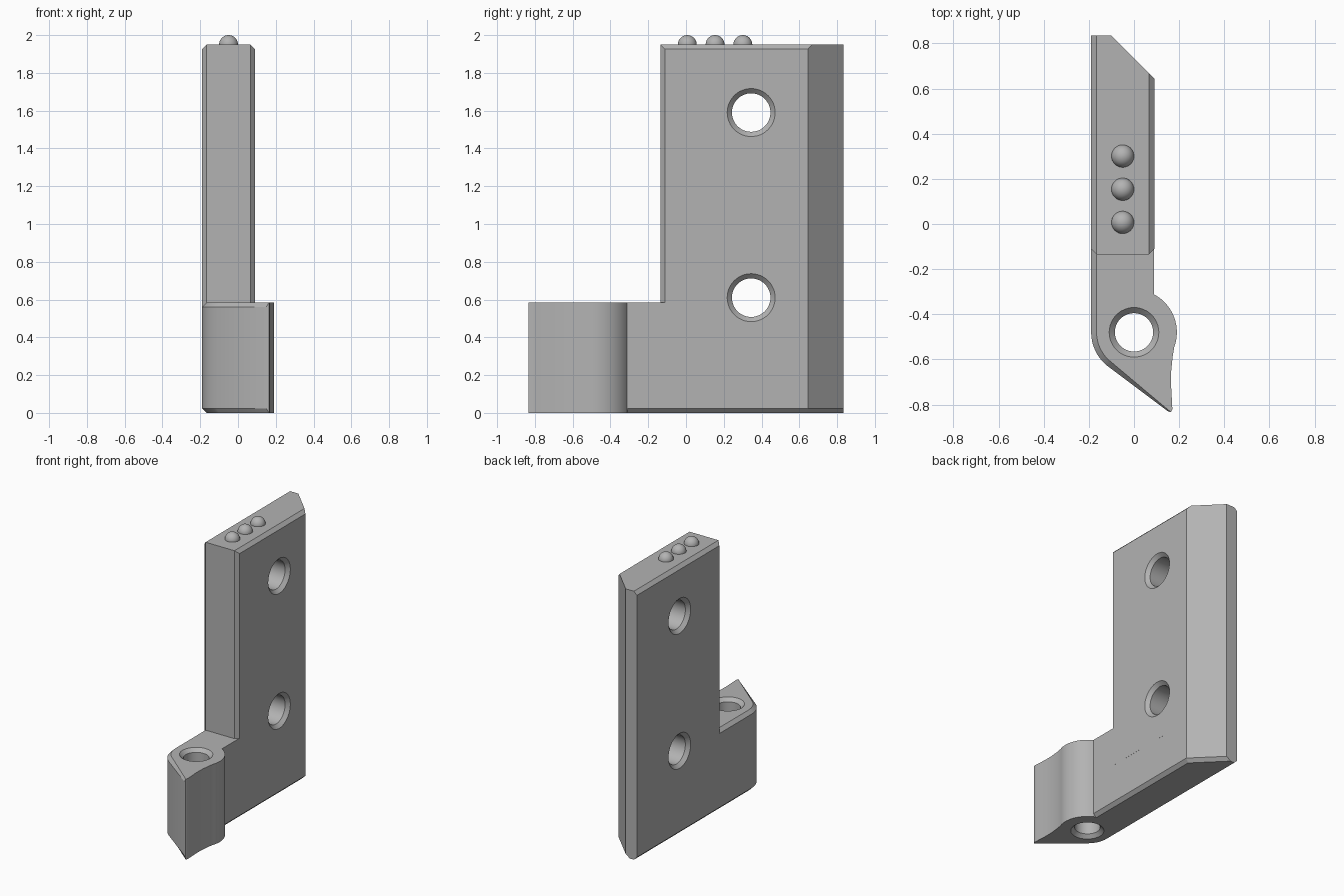
import bpy
import bmesh
from math import cos, sin, pi, radians
from mathutils import Vector, Matrix

if "Cube" in bpy.data.objects:
    bpy.data.objects.remove(bpy.data.objects["Cube"], do_unlink=True)

LEFT, RIGHT, BACK = -0.19, 0.09, 0.835
FRONT, STEP, TOP = -0.135, 0.585, 1.95
PIN = Vector((0, -0.48))
CH = 0.024

steel = bpy.data.materials.new("grey_metal")
steel.use_nodes = True
steel.diffuse_color = (0.45, 0.45, 0.45, 1)
steel.node_tree.nodes["Principled BSDF"].inputs["Base Color"].default_value = (0.45, 0.45, 0.45, 1)


def make(name, bm):
    bmesh.ops.recalc_face_normals(bm, faces=bm.faces)
    mesh = bpy.data.meshes.new(name)
    bm.to_mesh(mesh)
    bm.free()
    mesh.materials.append(steel)
    obj = bpy.data.objects.new(name, mesh)
    bpy.context.collection.objects.link(obj)
    return obj


def prism(name, outline, z0, z1, chamfered):
    """Extrude an outline and chamfer the edges picked by a rule."""
    bm = bmesh.new()
    face = bm.faces.new([bm.verts.new((x, y, z0)) for x, y in outline])
    new = bmesh.ops.extrude_face_region(bm, geom=[face])["geom"]
    bmesh.ops.translate(bm, vec=(0, 0, z1 - z0), verts=[v for v in new if isinstance(v, bmesh.types.BMVert)])
    bmesh.ops.recalc_face_normals(bm, faces=bm.faces)
    edges = [e for e in bm.edges if chamfered(e.verts[0].co, e.verts[1].co)]
    bmesh.ops.bevel(bm, geom=edges, offset=CH, segments=1, affect='EDGES', profile=0.5)
    return make(name, bm)


def arc(a0, a1, n, r=0.19):
    angles = [radians(a0 + (a1 - a0) * i / n) for i in range(n + 1)]
    return [(PIN.x + r * cos(a), PIN.y + r * sin(a)) for a in angles]


def hole_cutter(name, center, axis, start, end, r, depth=0.025):
    """Round bore with a countersink at both mouths."""
    over = 0.02
    k = r + depth
    profile = [(0, start - over), (k + over, start - over), (r, start + depth),
               (r, end - depth), (k + over, end + over), (0, end + over)]
    bm = bmesh.new()
    verts = [bm.verts.new((rad, 0, h)) for rad, h in profile]
    edges = [bm.edges.new(pair) for pair in zip(verts, verts[1:])]
    bmesh.ops.spin(bm, geom=verts + edges, cent=(0, 0, 0), axis=(0, 0, 1), angle=2 * pi, steps=48)
    bmesh.ops.remove_doubles(bm, verts=bm.verts, dist=0.0001)
    turn = Matrix.Rotation(pi / 2, 4, 'Y') if axis == 'X' else Matrix()
    bmesh.ops.transform(bm, matrix=Matrix.Translation(center) @ turn, verts=bm.verts)
    return make(name, bm)


def edge_cutter(name, a, b):
    """Diamond bar laid along a bottom edge to chamfer it."""
    a, b = Vector(a), Vector(b)
    along = (b - a).normalized()
    side = along.cross(Vector((0, 0, 1)))
    up = Vector((0, 0, 1))
    bm = bmesh.new()
    face = bm.faces.new([bm.verts.new(a + CH * d) for d in (side, up, -side, -up)])
    new = bmesh.ops.extrude_face_region(bm, geom=[face])["geom"]
    bmesh.ops.translate(bm, vec=b - a, verts=[v for v in new if isinstance(v, bmesh.types.BMVert)])
    return make(name, bm)


def combine(target, tool, operation):
    mod = target.modifiers.new("combine", 'BOOLEAN')
    mod.operation = operation
    mod.solver = 'EXACT'
    mod.object = tool
    bpy.context.view_layer.objects.active = target
    bpy.ops.object.modifier_apply(modifier=mod.name)
    bpy.data.objects.remove(tool, do_unlink=True)


# Base with the hinge knuckle and pointed lip
back_end = [(LEFT, BACK), (-0.1, BACK), (RIGHT, 0.645)]
lip = [(0.171, -0.59), (0.165, -0.65), (0.164, -0.71), (0.169, -0.8),
       (0.17, -0.82), (0.164, -0.834), (0.15, -0.83)]
outline = back_end + arc(62, -20, 14) + lip + arc(233, 180, 8)


def base_edges(a, b):
    outer = all(p.x < LEFT + 0.001 or (p.y < -0.48 and p.x < 0.152) for p in (a, b))
    return outer and abs(a.z - b.z) < 0.001


body = prism("hinge_leaf", outline, 0, STEP, base_edges)


# Tall plate rising from the base
def plate_edges(a, b):
    on_front = a.y < FRONT + 0.001 and b.y < FRONT + 0.001 and abs(a.z - b.z) > 0.1
    on_top = min(a.z, b.z) > TOP - 0.001 and abs(a.x - b.x) < 0.001
    return on_front or on_top


plate = prism("plate", back_end + [(RIGHT, FRONT), (LEFT, FRONT)], 0.3, TOP, plate_edges)
combine(body, plate, 'UNION')

# Bottom chamfers on the left face and the slanted back corner
slant = Vector((-0.19, 0.19, 0))
corner = Vector((RIGHT, 0.645, 0))
combine(body, edge_cutter("chamfer_side", (RIGHT, -0.31, 0), corner + Vector((0, 0.05, 0))), 'DIFFERENCE')
combine(body, edge_cutter("chamfer_slant", corner - slant * 0.2, corner + slant * 1.3), 'DIFFERENCE')

# Screw holes and pin hole
for z in (0.61, 1.59):
    combine(body, hole_cutter("screw_hole", (0, 0.345, z), 'X', LEFT, RIGHT, 0.102), 'DIFFERENCE')
combine(body, hole_cutter("pin_hole", (PIN.x, PIN.y, 0), 'Z', 0, STEP, 0.085), 'DIFFERENCE')

# Three round studs on the top
studs = []
for i in range(3):
    bm = bmesh.new()
    bmesh.ops.create_uvsphere(bm, u_segments=32, v_segments=16, radius=0.05)
    cut = bmesh.ops.bisect_plane(bm, geom=bm.verts[:] + bm.edges[:] + bm.faces[:],
                                 plane_co=(0, 0, -0.005), plane_no=(0, 0, 1), clear_inner=True)
    bmesh.ops.translate(bm, vec=(-0.05, 0.007 + 0.147 * i, TOP), verts=bm.verts)
    studs.append(make(f"top_stud_{i + 1}", bm))

# Smooth curves, crisp chamfers
bpy.ops.object.select_all(action='DESELECT')
for obj in [body] + studs:
    obj.select_set(True)
bpy.context.view_layer.objects.active = body
bpy.ops.object.shade_smooth_by_angle(angle=radians(30))
